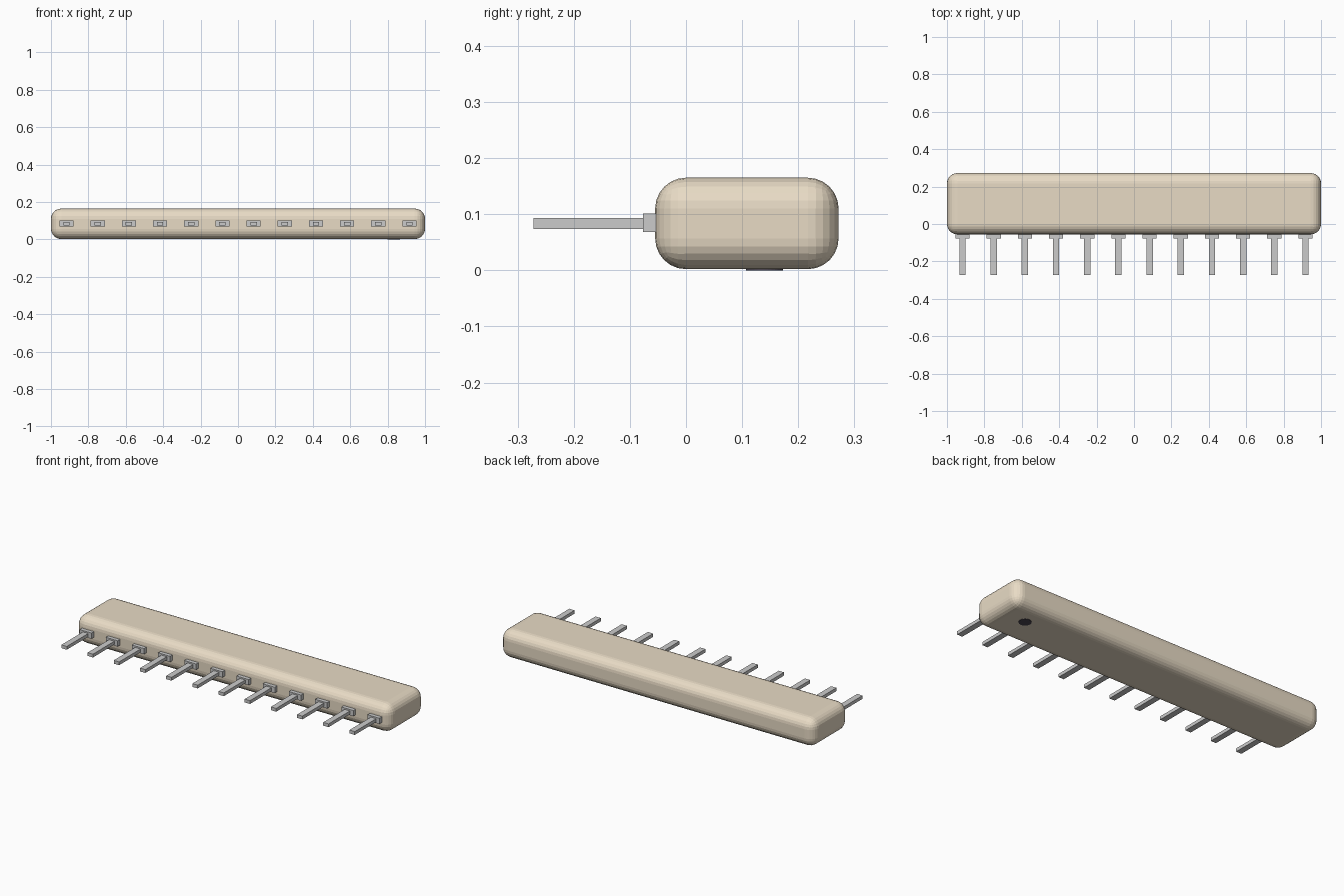
import bpy, bmesh
from mathutils import Matrix

if "Cube" in bpy.data.objects:
    bpy.data.objects.remove(bpy.data.objects["Cube"])


def material(name, rgb):
    m = bpy.data.materials.new(name)
    m.diffuse_color = (*rgb, 1)
    m.use_nodes = True
    m.node_tree.nodes["Principled BSDF"].inputs["Base Color"].default_value = m.diffuse_color
    return m


def add_object(name, bm, mat=None):
    mesh = bpy.data.meshes.new(name)
    bm.to_mesh(mesh)
    bm.free()
    ob = bpy.data.objects.new(name, mesh)
    bpy.context.collection.objects.link(ob)
    if mat:
        mesh.materials.append(mat)
    return ob


def box(name, lo, hi, mat=None, radius=0, segments=6):
    bm = bmesh.new()
    size = [b - a for a, b in zip(lo, hi)]
    mid = [(a + b) / 2 for a, b in zip(lo, hi)]
    bmesh.ops.create_cube(bm, size=1, matrix=Matrix.Translation(mid) @ Matrix.Diagonal((*size, 1)))
    if radius:
        bmesh.ops.bevel(bm, geom=bm.edges[:], offset=radius, offset_type='OFFSET',
                        segments=segments, profile=0.5, affect='EDGES')
    return add_object(name, bm, mat)


tan = material("tan_coating", (0.81, 0.71, 0.56))
dark = material("dark_mark", (0.07, 0.06, 0.08))

# Rounded package body
box("body", (-1, -0.055, 0.002), (1, 0.272, 0.165), tan, radius=0.055)

# Row of twelve leads, each a wide shoulder with a narrow pin
PITCH = 1 / 6
for i in range(12):
    x = (i - 5.5) * PITCH
    box(f"lead_shoulder_{i + 1}", (x - 0.038, -0.077, 0.068), (x + 0.038, -0.045, 0.101))
    box(f"lead_pin_{i + 1}", (x - 0.017, -0.272, 0.074), (x + 0.017, -0.07, 0.093))

# Round first-pin marker on the underside
bm = bmesh.new()
bmesh.ops.create_cone(bm, cap_ends=True, segments=32, radius1=0.033, radius2=0.033,
                      depth=0.005, matrix=Matrix.Translation((0.833, 0.14, 0.0025)))
add_object("marker_dot", bm, dark)
